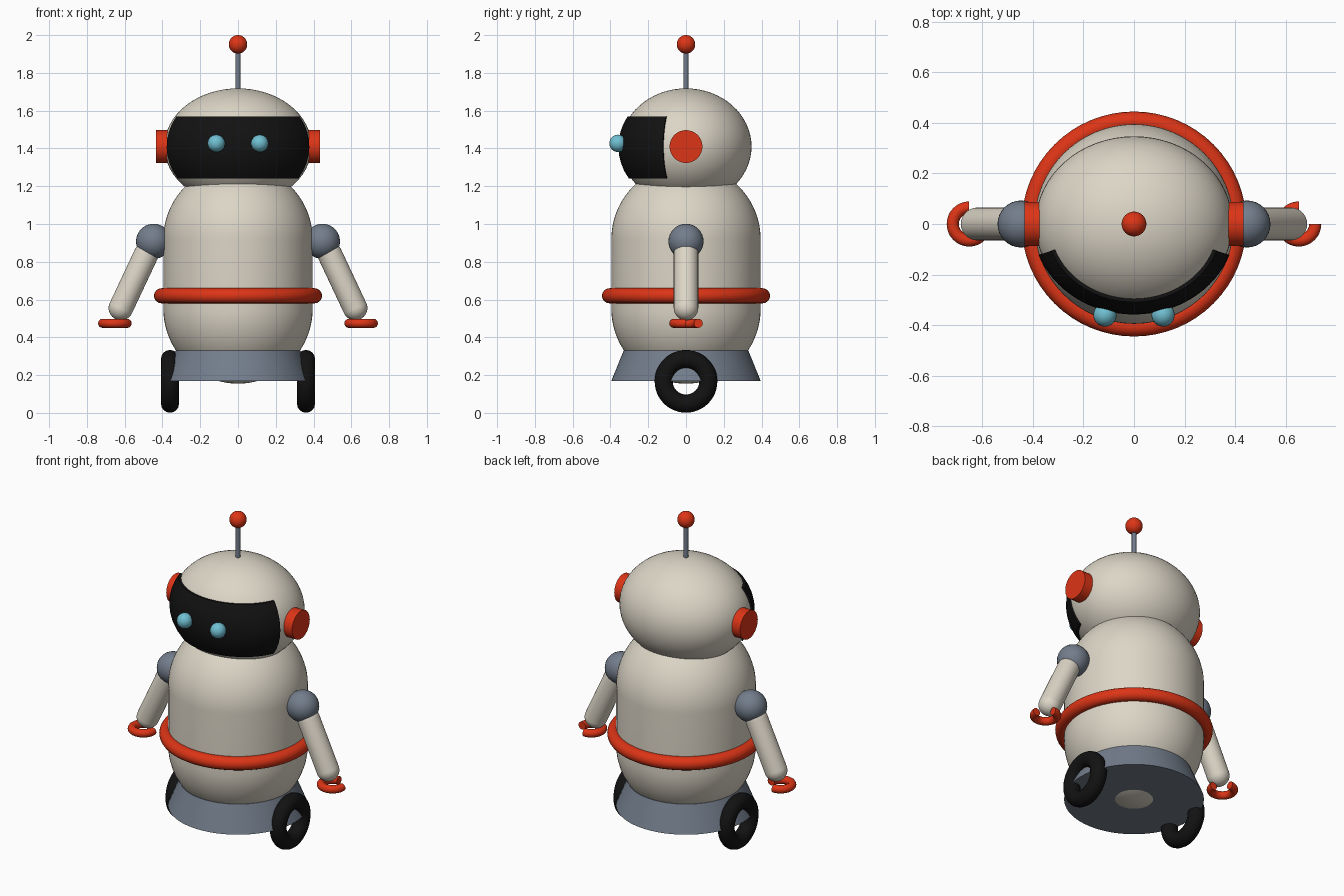
import bpy
import bmesh
from math import sin, cos, pi, radians, sqrt
from mathutils import Vector

cube = bpy.data.objects.get("Cube")
if cube:
    bpy.data.objects.remove(cube, do_unlink=True)


def material(name, rgb):
    m = bpy.data.materials.new(name)
    m.use_nodes = True
    color = (*rgb, 1)
    m.diffuse_color = color
    m.node_tree.nodes["Principled BSDF"].inputs["Base Color"].default_value = color
    return m


CREAM = material("cream", (0.72, 0.67, 0.57))
RED = material("red", (0.72, 0.035, 0.008))
GREY = material("slate grey", (0.17, 0.205, 0.26))
BLACK = material("black", (0.006, 0.006, 0.006))
CYAN = material("light cyan", (0.16, 0.52, 0.64))


def finish(name, bm, mat):
    bmesh.ops.recalc_face_normals(bm, faces=bm.faces)
    mesh = bpy.data.meshes.new(name)
    bm.to_mesh(mesh)
    bm.free()
    mesh.materials.append(mat)
    obj = bpy.data.objects.new(name, mesh)
    bpy.context.collection.objects.link(obj)
    bpy.ops.object.select_all(action='DESELECT')
    obj.select_set(True)
    bpy.context.view_layer.objects.active = obj
    bpy.ops.object.shade_smooth_by_angle(angle=radians(35))
    return obj


def ellipsoid(name, center, radii, mat, segs=32):
    bm = bmesh.new()
    bmesh.ops.create_uvsphere(bm, u_segments=segs, v_segments=segs // 2, radius=1)
    bmesh.ops.scale(bm, vec=radii, verts=bm.verts)
    bmesh.ops.translate(bm, vec=center, verts=bm.verts)
    return finish(name, bm, mat)


def rod(name, start, end, r1, r2, mat, segs=32):
    start, end = Vector(start), Vector(end)
    axis = end - start
    bm = bmesh.new()
    bmesh.ops.create_cone(bm, cap_ends=True, segments=segs, radius1=r1, radius2=r2, depth=axis.length)
    bmesh.ops.rotate(bm, matrix=axis.to_track_quat('Z', 'Y').to_matrix(), verts=bm.verts)
    bmesh.ops.translate(bm, vec=(start + end) / 2, verts=bm.verts)
    return finish(name, bm, mat)


def capsule(name, start, end, radius, mat, segs=32):
    # Sphere split at its equator, the upper half pushed out along the axis
    start, end = Vector(start), Vector(end)
    axis = end - start
    profile = [(radius * sin(pi * i / segs), -radius * cos(pi * i / segs)) for i in range(segs // 2 + 1)]
    profile += [(r, axis.length - h) for r, h in reversed(profile)]
    bm = bmesh.new()
    verts = [bm.verts.new((r, 0, h)) for r, h in profile]
    edges = [bm.edges.new(pair) for pair in zip(verts, verts[1:])]
    bmesh.ops.spin(bm, geom=verts + edges, cent=(0, 0, 0), axis=(0, 0, 1), angle=2 * pi, steps=segs)
    bmesh.ops.remove_doubles(bm, verts=bm.verts, dist=0.0005)
    bmesh.ops.rotate(bm, matrix=axis.to_track_quat('Z', 'Y').to_matrix(), verts=bm.verts)
    bmesh.ops.translate(bm, vec=start, verts=bm.verts)
    return finish(name, bm, mat)


def ring(name, center, major, minor, mat, axis='Z', first=0, last=360, steps=48, sides=16):
    # Torus, or an arc of one with capped ends
    bm = bmesh.new()
    closed = last - first == 360
    loops = []
    for i in range(steps if closed else steps + 1):
        a = radians(first + (last - first) * i / steps)
        loop = []
        for j in range(sides):
            b = 2 * pi * j / sides
            r = major + minor * cos(b)
            p = Vector((r * cos(a), r * sin(a), minor * sin(b)))
            if axis == 'X':
                p = Vector((p.z, p.x, p.y))
            loop.append(bm.verts.new(p + Vector(center)))
        loops.append(loop)
    following = loops[1:] + loops[:1] if closed else loops[1:]
    for l1, l2 in zip(loops, following):
        for j in range(sides):
            k = (j + 1) % sides
            bm.faces.new((l1[j], l1[k], l2[k], l2[j]))
    if not closed:
        bm.faces.new(loops[0])
        bm.faces.new(loops[-1])
    return finish(name, bm, mat)


def visor(name, center, radii, bottom, top, margin, mat, cols=32, rows=8):
    # Curved band that follows the face, given depth inward
    rx, ry, rz = radii
    bm = bmesh.new()
    grid = []
    for j in range(rows + 1):
        z = bottom + (top - bottom) * j / rows
        s = sqrt(1 - ((z - center[2]) / rz) ** 2)
        row = []
        for i in range(cols + 1):
            a = radians(margin + (180 - 2 * margin) * i / cols)
            row.append([bm.verts.new((k * rx * s * cos(a), -k * ry * s * sin(a), z)) for k in (1, 0.95)])
        grid.append(row)
    for j in range(rows):
        for i in range(cols):
            corners = (grid[j][i], grid[j][i + 1], grid[j + 1][i + 1], grid[j + 1][i])
            for side in (0, 1):
                bm.faces.new([c[side] for c in corners])
    border = grid[0] + [row[-1] for row in grid[1:]] + grid[-1][-2::-1] + [row[0] for row in grid[-2:0:-1]]
    for p, q in zip(border, border[1:] + border[:1]):
        bm.faces.new((p[0], q[0], q[1], p[1]))
    return finish(name, bm, mat)


# Torso and base
capsule("body", (0, 0, 0.55), (0, 0, 0.92), 0.395, CREAM, segs=64)
ring("waist_ring", (0, 0, 0.62), 0.405, 0.04, RED, steps=64)
rod("base", (0, 0, 0.17), (0, 0, 0.33), 0.395, 0.33, GREY, segs=64)

# Head
ellipsoid("head", (0, 0, 1.41), (0.39, 0.347, 0.308), CREAM, segs=64)
visor("face_visor", (0, 0, 1.41), (0.402, 0.358, 0.317), 1.24, 1.57, 20, BLACK)
rod("antenna_rod", (0, 0, 1.70), (0, 0, 1.93), 0.013, 0.013, GREY, segs=16)
ellipsoid("antenna_ball", (0, 0, 1.951), (0.049,) * 3, RED)

# Paired parts
for side, s in (("left", 1), ("right", -1)):
    ellipsoid(side + "_eye", (s * 0.115, -0.36, 1.427), (0.046,) * 3, CYAN, segs=24)
    rod(side + "_ear", (s * 0.35, 0, 1.41), (s * 0.434, 0, 1.41), 0.087, 0.087, RED)
    ellipsoid(side + "_shoulder", (s * 0.447, 0, 0.908), (0.093,) * 3, GREY)
    capsule(side + "_arm", (s * 0.486, 0, 0.84), (s * 0.62, 0, 0.555), 0.065, CREAM)
    ring(side + "_claw", (s * 0.652, 0, 0.474), 0.065, 0.024, RED, first=90, last=360, steps=36)
    ring(side + "_wheel", (s * 0.36, 0, 0.167), 0.118, 0.048, BLACK, axis='X')
